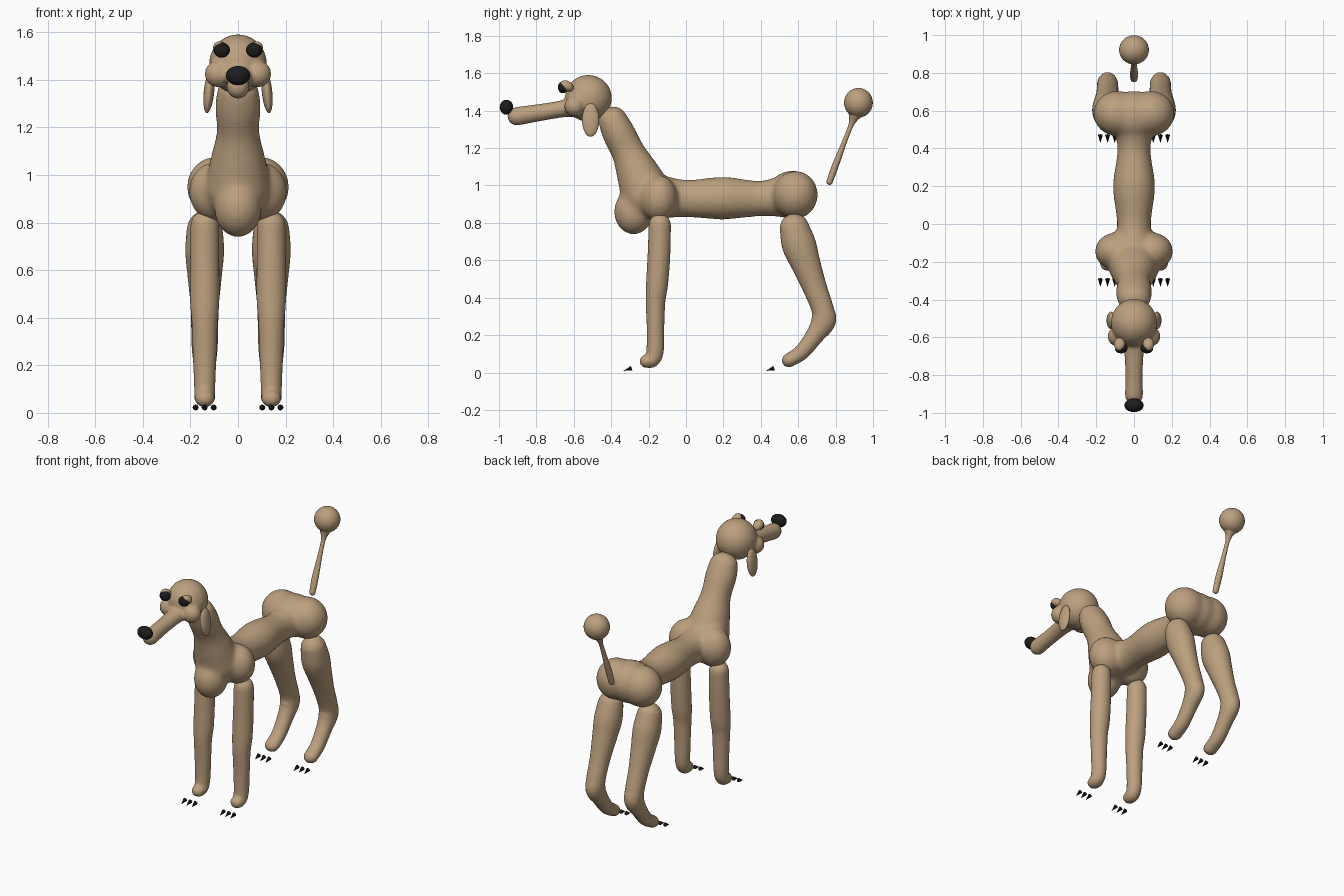
import bpy, bmesh, math
from mathutils import Vector, Matrix

if "Cube" in bpy.data.objects:
    bpy.data.objects.remove(bpy.data.objects["Cube"])


def material(name, color):
    m = bpy.data.materials.new(name)
    m.diffuse_color = color
    m.use_nodes = True
    m.node_tree.nodes["Principled BSDF"].inputs["Base Color"].default_value = m.diffuse_color
    return m


TAN = material("tan_coat", (0.50, 0.35, 0.21, 1))
BLACK = material("black", (0.012, 0.012, 0.012, 1))


def finish(name, bm, mat, voxel=0, smooth=0, flat=False):
    bmesh.ops.recalc_face_normals(bm, faces=bm.faces)
    for f in bm.faces:
        f.smooth = not flat
    me = bpy.data.meshes.new(name)
    bm.to_mesh(me)
    bm.free()
    me.materials.append(mat)
    ob = bpy.data.objects.new(name, me)
    bpy.context.collection.objects.link(ob)
    if voxel:
        r = ob.modifiers.new("merge", 'REMESH')
        r.mode = 'VOXEL'
        r.voxel_size = voxel
        r.use_smooth_shade = True
        s = ob.modifiers.new("soften", 'SMOOTH')
        s.factor = 0.5
        s.iterations = smooth
    return ob


def ball(bm, loc, radii, rot=Matrix()):
    m = Matrix.Translation(loc) @ rot @ Matrix.Diagonal((*radii, 1))
    bmesh.ops.create_uvsphere(bm, u_segments=32, v_segments=18, radius=1, matrix=m)


def catmull(p, t):
    i = min(int(t), len(p) - 2)
    u = t - i
    a, b, c, d = p[max(i - 1, 0)], p[i], p[i + 1], p[min(i + 2, len(p) - 1)]
    return [0.5 * (2*q + (r - o)*u + (2*o - 5*q + 4*r - s)*u*u + (3*q - o - 3*r + s)*u**3)
            for o, q, r, s in zip(a, b, c, d)]


def loft(bm, path, x=0, seg=24, sub=6):
    """Round-ended tube through stations (y, z, half width, half depth)."""
    n = (len(path) - 1) * sub
    st = [catmull(path, k / sub) for k in range(n + 1)]
    rings = []
    for k, (y, z, w, d) in enumerate(st):
        a, b = st[max(k - 1, 0)], st[min(k + 1, n)]
        t = Vector((0, b[0] - a[0], b[1] - a[1])).normalized()
        c = Vector((x, y, z))
        ends = [(0, 1)]
        caps = [(math.sin(g), math.cos(g)) for g in (0.4, 0.8, 1.15, 1.45)]
        if k == 0:
            ends = [(-o, s) for o, s in reversed(caps)] + ends
        if k == n:
            ends = ends + caps
        for o, s in ends:
            rings.append((c + t * o * d, w * s, d * s, t))
    loops = []
    for c, w, d, t in rings:
        nrm = Vector((0, -t.z, t.y))
        loops.append([bm.verts.new(c + Vector((w * math.cos(h), 0, 0)) + nrm * d * math.sin(h))
                      for h in (2 * math.pi * j / seg for j in range(seg))])
    for a, b in zip(loops, loops[1:]):
        for j in range(seg):
            bm.faces.new((a[j], a[(j+1) % seg], b[(j+1) % seg], b[j]))
    bm.faces.new(loops[0])
    bm.faces.new(loops[-1])


# body: waist, shoulders, breast, hips and neck merged
bm = bmesh.new()
loft(bm, [(-0.15, 0.94, 0.11, 0.12), (0.0, 0.93, 0.09, 0.10), (0.2, 0.932, 0.112, 0.114),
          (0.4, 0.93, 0.088, 0.095), (0.55, 0.945, 0.12, 0.12)])
loft(bm, [(-0.21, 0.95, 0.14, 0.14), (-0.26, 1.07, 0.115, 0.115), (-0.31, 1.18, 0.09, 0.09),
          (-0.36, 1.28, 0.096, 0.088), (-0.39, 1.345, 0.09, 0.08)])
ball(bm, (0, -0.28, 0.86), (0.10, 0.105, 0.122))
for s in (-1, 1):
    ball(bm, (s * 0.095, -0.145, 0.93), (0.112, 0.10, 0.125))
    ball(bm, (s * 0.09, 0.585, 0.95), (0.125, 0.12, 0.128))
ball(bm, (0, 0.57, 0.95), (0.14, 0.135, 0.13))
finish("body", bm, TAN, 0.013, 12)

# head with muzzle and cheeks
bm = bmesh.new()
ball(bm, (0, -0.522, 1.466), (0.122, 0.126, 0.125))
loft(bm, [(-0.58, 1.425, 0.075, 0.06), (-0.66, 1.41, 0.055, 0.046), (-0.78, 1.39, 0.046, 0.046),
          (-0.905, 1.37, 0.048, 0.05)])
for s in (-1, 1):
    ball(bm, (s * 0.082, -0.595, 1.425), (0.058, 0.055, 0.057))
finish("head", bm, TAN, 0.009, 6)

# nose
bm = bmesh.new()
ball(bm, (0, -0.96, 1.418), (0.051, 0.036, 0.04))
finish("nose", bm, BLACK)

# tail and pompom
bm = bmesh.new()
loft(bm, [(0.768, 1.02, 0.019, 0.017), (0.80, 1.11, 0.021, 0.018), (0.85, 1.24, 0.014, 0.013),
          (0.885, 1.33, 0.015, 0.015), (0.905, 1.385, 0.04, 0.04)])
ball(bm, (0, 0.922, 1.442), (0.079, 0.077, 0.079))
finish("tail", bm, TAN)

FRONT = [(-0.14, 0.79, 0.06, 0.06), (-0.145, 0.62, 0.062, 0.061), (-0.155, 0.47, 0.062, 0.059),
         (-0.163, 0.38, 0.055, 0.053), (-0.163, 0.24, 0.05, 0.047), (-0.165, 0.12, 0.045, 0.047),
         (-0.18, 0.07, 0.043, 0.042), (-0.212, 0.06, 0.041, 0.036)]
REAR = [(0.58, 0.77, 0.076, 0.08), (0.605, 0.68, 0.082, 0.092), (0.645, 0.57, 0.072, 0.078),
        (0.69, 0.45, 0.06, 0.065), (0.73, 0.34, 0.057, 0.06), (0.735, 0.275, 0.055, 0.067),
        (0.69, 0.20, 0.048, 0.05), (0.62, 0.11, 0.045, 0.042), (0.55, 0.065, 0.045, 0.038)]

for s, side in ((-1, "left"), (1, "right")):
    # ear
    bm = bmesh.new()
    ball(bm, (s * 0.122, -0.51, 1.35), (0.022, 0.046, 0.09), Matrix.Rotation(-s * 0.1, 4, 'Y'))
    finish("ear_" + side, bm, TAN)
    # eye and brow lid
    bm = bmesh.new()
    ball(bm, (s * 0.068, -0.657, 1.525), (0.034, 0.028, 0.032))
    finish("eye_" + side, bm, BLACK)
    bm = bmesh.new()
    ball(bm, (s * 0.076, -0.637, 1.532), (0.03, 0.038, 0.027), Matrix.Rotation(-0.5, 4, 'X'))
    finish("eyelid_" + side, bm, TAN)
    # legs with claws in front of each foot
    for label, path, claw_y in (("front", FRONT, -0.312), ("rear", REAR, 0.45)):
        bm = bmesh.new()
        loft(bm, path, s * 0.14)
        finish(f"{label}_leg_{side}", bm, TAN, 0.009, 4)
        bm = bmesh.new()
        for dx in (-0.038, 0, 0.038):
            m = (Matrix.Translation((s * 0.14 + dx, claw_y, 0.016))
                 @ Matrix.Rotation(math.radians(108), 4, 'X'))
            bmesh.ops.create_cone(bm, cap_ends=True, segments=8, radius1=0.013, radius2=0.0,
                                  depth=0.045, matrix=m)
        finish(f"{label}_claws_{side}", bm, BLACK, flat=True)
